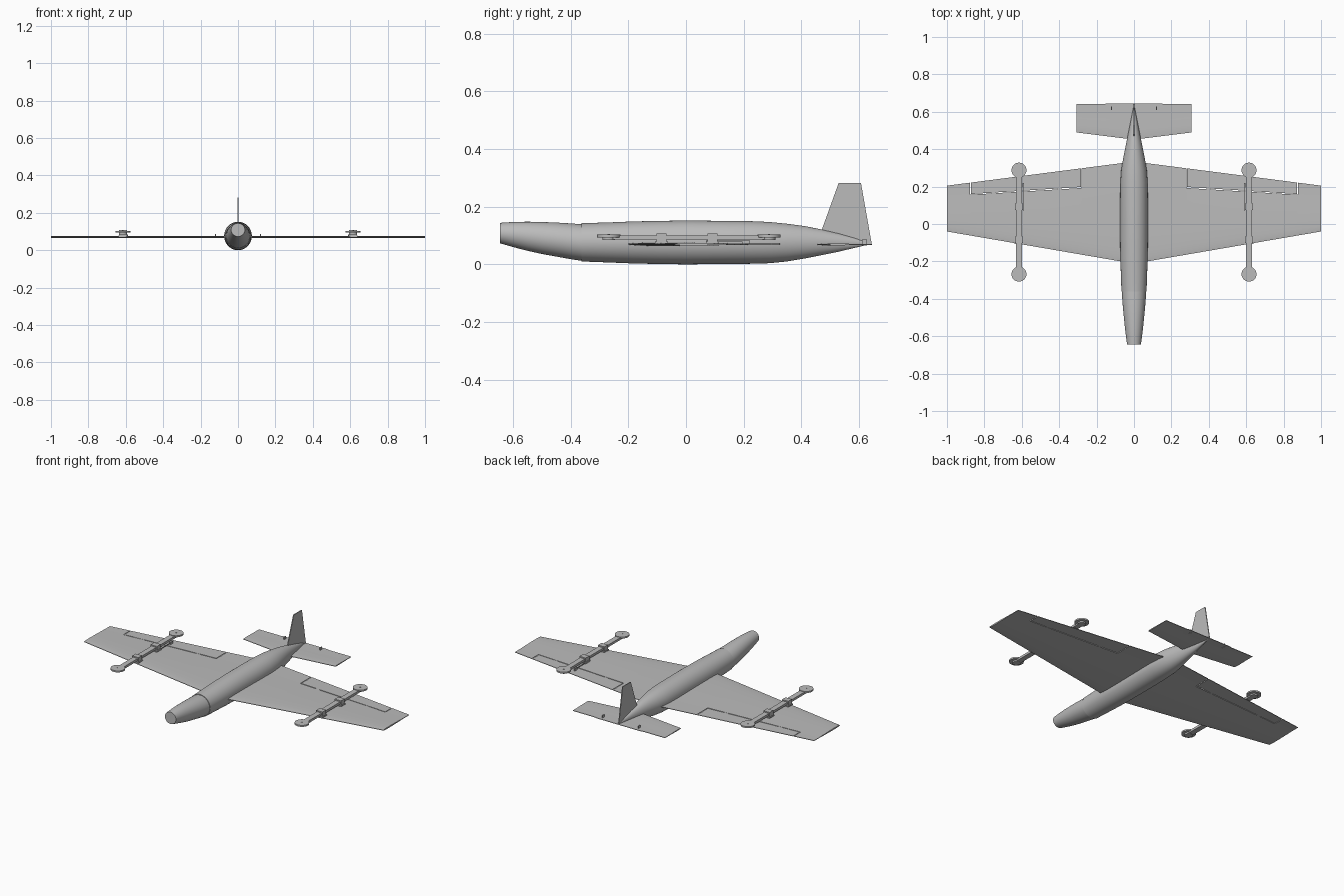
import bpy, bmesh, math

cube = bpy.data.objects.get("Cube")
if cube:
    bpy.data.objects.remove(cube, do_unlink=True)

GREY = (0.5, 0.5, 0.5, 1.0)
mat = bpy.data.materials.new("light grey")
mat.use_nodes = True
mat.diffuse_color = GREY
mat.node_tree.nodes["Principled BSDF"].inputs["Base Color"].default_value = GREY


def finish(name, bm, mirror=False, smooth=True):
    """Turn a bmesh into a named object, optionally mirrored across x = 0."""
    bmesh.ops.recalc_face_normals(bm, faces=bm.faces)
    me = bpy.data.meshes.new(name)
    bm.to_mesh(me)
    bm.free()
    me.materials.append(mat)
    ob = bpy.data.objects.new(name, me)
    bpy.context.collection.objects.link(ob)
    bpy.ops.object.select_all(action='DESELECT')
    ob.select_set(True)
    bpy.context.view_layer.objects.active = ob
    if smooth:
        bpy.ops.object.shade_smooth_by_angle(angle=math.radians(30))
    if mirror:
        ob.modifiers.new("Mirror", 'MIRROR')
    return ob


def loft_body(name, stations, sides=48):
    """Skin elliptical rings given as (y, half width, bottom z, top z)."""
    bm = bmesh.new()
    rings = []
    for y, w, lo, hi in stations:
        zc, h = (lo + hi) / 2, (hi - lo) / 2
        rings.append([bm.verts.new((w * math.cos(a), y, zc + h * math.sin(a)))
                      for a in (2 * math.pi * i / sides for i in range(sides))])
    for a, b in zip(rings, rings[1:]):
        for i in range(sides):
            j = (i + 1) % sides
            bm.faces.new((a[i], a[j], b[j], b[i]))
    bm.faces.new(rings[0])
    bm.faces.new(rings[-1])
    return finish(name, bm)


def flying_surface(name, xs, ts, lead, trail, thick, z, holes=()):
    """Thin aerofoil on a span by chord grid; cells listed in holes become open slits."""
    bm = bmesh.new()
    top, low = {}, {}
    for i, x in enumerate(xs):
        for j, t in enumerate(ts):
            y = lead(x) + (trail(x) - lead(x)) * t
            f = 2.6 * (math.sqrt(t) - t) * (1 - 0.25 * t) * 1.5
            h = max(0.0015, thick(x) / 2 * min(f, 1.0))
            top[i, j] = bm.verts.new((x, y, z + h))
            low[i, j] = bm.verts.new((x, y, z - h))
    cells = {(i, j) for i in range(len(xs) - 1) for j in range(len(ts) - 1)} - set(holes)
    for i, j in cells:
        c = [(i, j), (i + 1, j), (i + 1, j + 1), (i, j + 1)]
        bm.faces.new([top[k] for k in c])
        bm.faces.new([low[k] for k in reversed(c)])
        # Walls where the neighbouring cell is missing, except on the mirror plane
        for n, (a, b) in zip(((i, j - 1), (i + 1, j), (i, j + 1), (i - 1, j)),
                             zip(c, c[1:] + c[:1])):
            if n not in cells and n[0] >= 0:
                bm.faces.new((top[a], low[a], low[b], top[b]))
    return finish(name, bm, mirror=True)


def add_box(bm, x0, x1, y0, y1, z0, z1):
    r = bmesh.ops.create_cube(bm, size=1)
    for v in r["verts"]:
        v.co = ((x0 + x1) / 2 + v.co.x * (x1 - x0),
                (y0 + y1) / 2 + v.co.y * (y1 - y0),
                (z0 + z1) / 2 + v.co.z * (z1 - z0))


def add_disc(bm, x, y, z0, z1, r, sides=32):
    res = bmesh.ops.create_cone(bm, cap_ends=True, segments=sides,
                                radius1=r, radius2=r, depth=z1 - z0)
    bmesh.ops.translate(bm, verts=res["verts"], vec=(x, y, (z0 + z1) / 2))


# Fuselage: nose with a flat front, then the main body tapering to the tail
loft_body("nose", [
    (-0.645, 0.037, 0.073, 0.144), (-0.60, 0.043, 0.060, 0.147),
    (-0.55, 0.049, 0.047, 0.148), (-0.50, 0.054, 0.036, 0.147),
    (-0.45, 0.059, 0.027, 0.145), (-0.40, 0.063, 0.018, 0.142),
    (-0.36, 0.065, 0.012, 0.139)])
loft_body("fuselage", [
    (-0.362, 0.067, 0.010, 0.143), (-0.28, 0.070, 0.007, 0.145),
    (-0.18, 0.073, 0.003, 0.149), (-0.08, 0.074, 0.001, 0.151),
    (0.0, 0.074, 0.0, 0.152), (0.12, 0.074, 0.001, 0.151),
    (0.22, 0.073, 0.002, 0.150), (0.29, 0.068, 0.004, 0.147),
    (0.35, 0.058, 0.010, 0.141), (0.41, 0.046, 0.020, 0.133),
    (0.47, 0.034, 0.032, 0.121), (0.53, 0.022, 0.044, 0.107),
    (0.58, 0.012, 0.056, 0.093), (0.61, 0.006, 0.063, 0.083),
    (0.628, 0.002, 0.068, 0.076)])

# Main wing with narrow slits around each aileron
SPAN = [0.0, 0.07, 0.28, 0.284, 0.58, 0.872, 0.876, 1.0]
CHORD = [0, 0.015, 0.05, 0.12, 0.25, 0.4, 0.6, 0.772, 0.784, 0.9, 1]
slits = [(i, 7) for i in range(2, 6)] + [(i, j) for i in (2, 5) for j in (8, 9)]
flying_surface("wing", SPAN, CHORD,
               lambda x: -0.212 + 0.172 * x,
               lambda x: 0.334 - 0.129 * x,
               lambda x: 0.013 - 0.003 * x, 0.070, slits)

# Aileron hinge strips bridging the slits
bm = bmesh.new()
for x in (0.40, 0.75):
    y = (-0.212 + 0.172 * x) * 0.222 + (0.334 - 0.129 * x) * 0.778
    add_box(bm, x - 0.012, x + 0.012, y - 0.008, y + 0.008, 0.069, 0.071)
finish("aileron_hinges", bm, mirror=True, smooth=False)

# Tailplane
flying_surface("tailplane", [0, 0.15, 0.155, 0.308], [0, 0.03, 0.1, 0.25, 0.5, 0.8, 1],
               lambda x: 0.451 + 0.125 * x,
               lambda x: 0.645 if x <= 0.15 else 0.641,
               lambda x: 0.007, 0.069)

# Fin: a thin swept plate
bm = bmesh.new()
outline = [(0.455, 0.080), (0.473, 0.125), (0.530, 0.283), (0.607, 0.283),
           (0.645, 0.068), (0.60, 0.070)]
face = bm.faces.new([bm.verts.new((-0.0025, y, z)) for y, z in outline])
ext = bmesh.ops.extrude_face_region(bm, geom=[face])
bmesh.ops.translate(bm, vec=(0.005, 0, 0),
                    verts=[g for g in ext["geom"] if isinstance(g, bmesh.types.BMVert)])
finish("fin", bm, smooth=False)

# Elevator control horns
bm = bmesh.new()
add_box(bm, 0.1175, 0.1225, 0.610, 0.628, 0.066, 0.086)
finish("elevator_horns", bm, mirror=True, smooth=False)

# Lift booms with a round motor mount at each end
BX = 0.615
bm = bmesh.new()
add_box(bm, BX - 0.016, BX + 0.016, -0.265, 0.285, 0.086, 0.100)
finish("lift_booms", bm, mirror=True, smooth=False)

bm = bmesh.new()
for y in (-0.268, 0.288):
    add_disc(bm, BX, y, 0.094, 0.103, 0.040)
    add_disc(bm, BX, y, 0.085, 0.094, 0.022)
    add_disc(bm, BX, y, 0.103, 0.105, 0.004, 12)
finish("motor_mounts", bm, mirror=True)

# Boom brackets standing on the wing
bm = bmesh.new()
for y in (-0.085, 0.092):
    add_box(bm, BX - 0.021, BX + 0.021, y - 0.017, y + 0.017, 0.070, 0.107)
    add_box(bm, BX - 0.024, BX + 0.024, y - 0.022, y + 0.022, 0.070, 0.079)
finish("boom_brackets", bm, mirror=True, smooth=False)

# Aileron pushrods and horns beside the booms
bm = bmesh.new()
add_box(bm, BX - 0.025, BX - 0.021, 0.07, 0.215, 0.079, 0.083)
add_box(bm, BX - 0.026, BX - 0.020, 0.195, 0.220, 0.070, 0.085)
finish("aileron_pushrods", bm, mirror=True, smooth=False)
